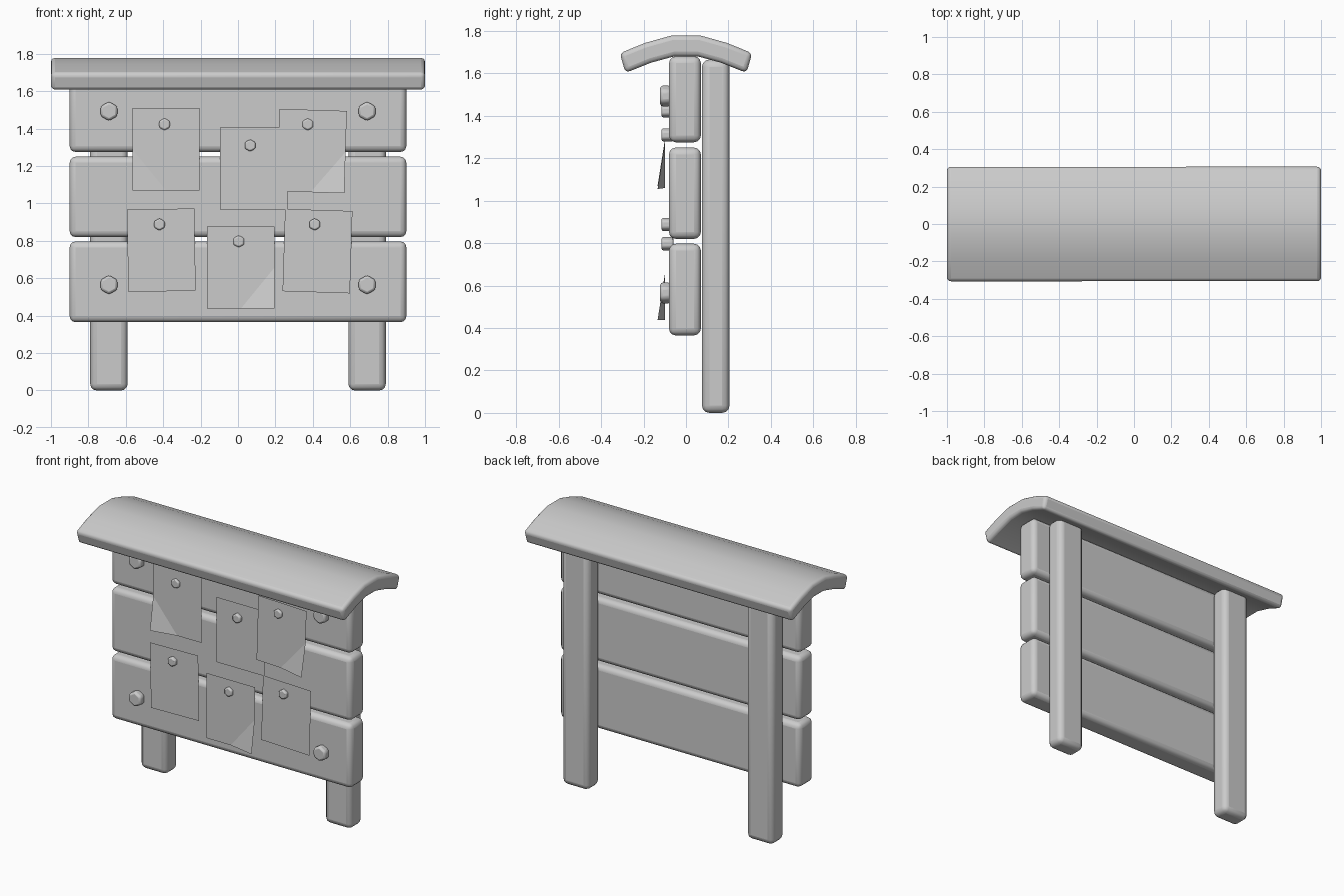
import bpy, bmesh, math
from mathutils import Vector

if "Cube" in bpy.data.objects:
    bpy.data.objects.remove(bpy.data.objects["Cube"])


def finish(ob, bevel=0.0, segments=3):
    if bevel:
        m = ob.modifiers.new("soft_edges", 'BEVEL')
        m.width = bevel
        m.segments = segments
        m.limit_method = 'ANGLE'
        m.angle_limit = math.radians(40)
    bpy.ops.object.select_all(action='DESELECT')
    ob.select_set(True)
    bpy.context.view_layer.objects.active = ob
    bpy.ops.object.shade_smooth_by_angle(angle=math.radians(35))
    return ob


def mesh_object(name, verts, faces):
    me = bpy.data.meshes.new(name)
    me.from_pydata(verts, [], faces)
    ob = bpy.data.objects.new(name, me)
    bpy.context.collection.objects.link(ob)
    return ob


def box(name, lo, hi, bevel):
    lo, hi = Vector(lo), Vector(hi)
    bpy.ops.mesh.primitive_cube_add(size=1, location=(lo + hi) / 2)
    ob = bpy.context.object
    ob.name = name
    ob.scale = hi - lo
    bpy.ops.object.transform_apply(location=False, rotation=False, scale=True)
    return finish(ob, bevel)


def hex_head(name, x, z, radius, y0, y1):
    bpy.ops.mesh.primitive_cylinder_add(
        vertices=6, radius=radius, depth=y1 - y0,
        location=(x, (y0 + y1) / 2, z), rotation=(math.pi / 2, 0, 0))
    ob = bpy.context.object
    ob.name = name
    return finish(ob, radius * 0.25, 2)


def paper(name, x, z, tilt, y, fold):
    """Thin sheet; fold -1/1 lifts the lower left/right corner, 0 is flat."""
    w, h = 0.18, 0.22
    pts = [(-w, 0, -h), (w, 0, -h), (w, 0, h), (-w, 0, h)]
    faces = [(0, 1, 2, 3)]
    if fold:
        pts[1] = (w, -0.035, -h)
        pts += [(0, 0, -h), (w, 0, 0)]
        faces = [(0, 4, 5, 2, 3), (4, 1, 5)]
        if fold < 0:
            pts = [(-p[0], p[1], p[2]) for p in pts]
            faces = [f[::-1] for f in faces]
    ob = mesh_object(name, pts, faces)
    ob.location = (x, y, z)
    ob.rotation_euler = (0, math.radians(tilt), 0)
    return ob


# Posts and corner bolts
for side, s in (("left", -1), ("right", 1)):
    c = 0.69 * s
    box(side + "_post", (c - 0.1, 0.075, 0), (c + 0.1, 0.205, 1.665), 0.035)
    for level, z in (("lower", 0.565), ("upper", 1.493)):
        hex_head(f"{side}_{level}_bolt", c, z, 0.052, -0.122, -0.07)

# Board planks
for name, z0, z1 in (("lower", 0.365, 0.797), ("middle", 0.82, 1.25),
                     ("upper", 1.275, 1.68)):
    box(name + "_plank", (-0.9, -0.08, z0), (0.9, 0.07, z1), 0.032)

# Arched roof: upper and lower half profiles swept along x
top = [(0.068, 1.778), (0.19, 1.744), (0.312, 1.695)]
low = [(0.055, 1.68), (0.165, 1.65), (0.285, 1.602)]
upper = [(-y, z) for y, z in top[::-1]] + top
lower = [(-y, z) for y, z in low[::-1]] + low
n = len(upper)
verts = [(x, y, z) for x in (-1, 1) for y, z in upper + lower]
e = 2 * n
faces = [(0, n, e + n, e), (n - 1, e + n - 1, e + e - 1, e - 1)]
for i in range(n - 1):
    faces += [(i, i + 1, n + i + 1, n + i),
              (e + i, e + n + i, e + n + i + 1, e + i + 1),
              (i, e + i, e + i + 1, i + 1),
              (n + i, n + i + 1, e + n + i + 1, e + n + i)]
roof = mesh_object("roof", verts, faces)
bm = bmesh.new()
bm.from_mesh(roof.data)
bmesh.ops.recalc_face_normals(bm, faces=bm.faces)
bm.to_mesh(roof.data)
bm.free()
finish(roof, 0.022)

# Notices: centre x, z, tilt, depth, folded corner, pin x, pin z
notices = [
    (-0.385, 1.29, 0.0, -0.099, -1, -0.393, 1.423),
    (0.085, 1.187, 0.0, -0.092, 0, 0.065, 1.31),
    (0.395, 1.28, 1.8, -0.099, 1, 0.373, 1.423),
    (-0.41, 0.75, -1.0, -0.092, 0, -0.42, 0.888),
    (0.015, 0.657, 0.0, -0.099, 1, 0.004, 0.797),
    (0.425, 0.745, 1.8, -0.092, 0, 0.41, 0.888),
]
for i, (x, z, tilt, y, fold, px, pz) in enumerate(notices, 1):
    paper(f"notice_{i}", x, z, tilt, y, fold)
    hex_head(f"notice_pin_{i}", px, pz, 0.033, -0.115, -0.06)
